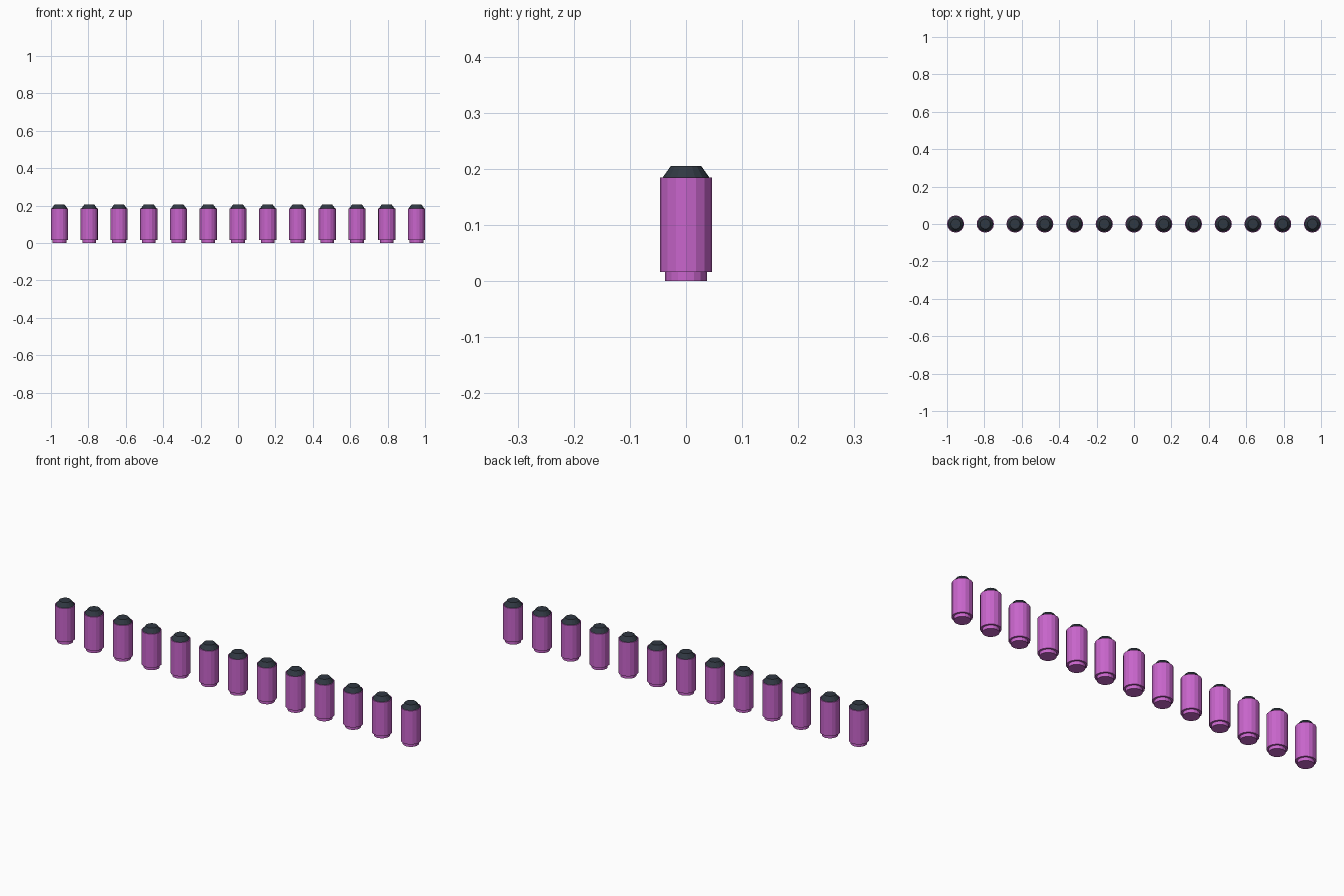
import bpy, bmesh, math

if "Cube" in bpy.data.objects:
    bpy.data.objects.remove(bpy.data.objects["Cube"])

COUNT, SPACING, SIDES = 13, 0.159, 16


def material(name, color):
    m = bpy.data.materials.new(name)
    m.diffuse_color = color
    m.use_nodes = True
    m.node_tree.nodes["Principled BSDF"].inputs["Base Color"].default_value = m.diffuse_color
    return m


def lathe(name, profile, mat):
    """Closed solid of revolution from (radius, height) points."""
    bm = bmesh.new()
    rings = [[bm.verts.new((r * math.cos(2 * math.pi * i / SIDES),
                            r * math.sin(2 * math.pi * i / SIDES), z))
              for i in range(SIDES)] for r, z in profile]
    for low, high in zip(rings, rings[1:]):
        for i in range(SIDES):
            j = (i + 1) % SIDES
            bm.faces.new((low[i], low[j], high[j], high[i]))
    bm.faces.new(rings[0][::-1])
    bm.faces.new(rings[-1])
    mesh = bpy.data.meshes.new(name)
    bm.to_mesh(mesh)
    bm.free()
    mesh.materials.append(mat)
    return mesh


purple = material("purple", (0.58, 0.13, 0.60, 1))
dark = material("dark", (0.03, 0.04, 0.055, 1))

# Canister with a recessed foot, and a tapered cap
body = lathe("canister_body", [(0.037, 0), (0.037, 0.016), (0.046, 0.016), (0.046, 0.184)], purple)
cap = lathe("canister_cap", [(0.042, 0.184), (0.027, 0.205)], dark)

# Evenly spaced row
for n in range(COUNT):
    x = (n - (COUNT - 1) / 2) * SPACING
    for mesh in (body, cap):
        ob = bpy.data.objects.new(f"{mesh.name}_{n + 1}", mesh)
        ob.location.x = x
        bpy.context.collection.objects.link(ob)
